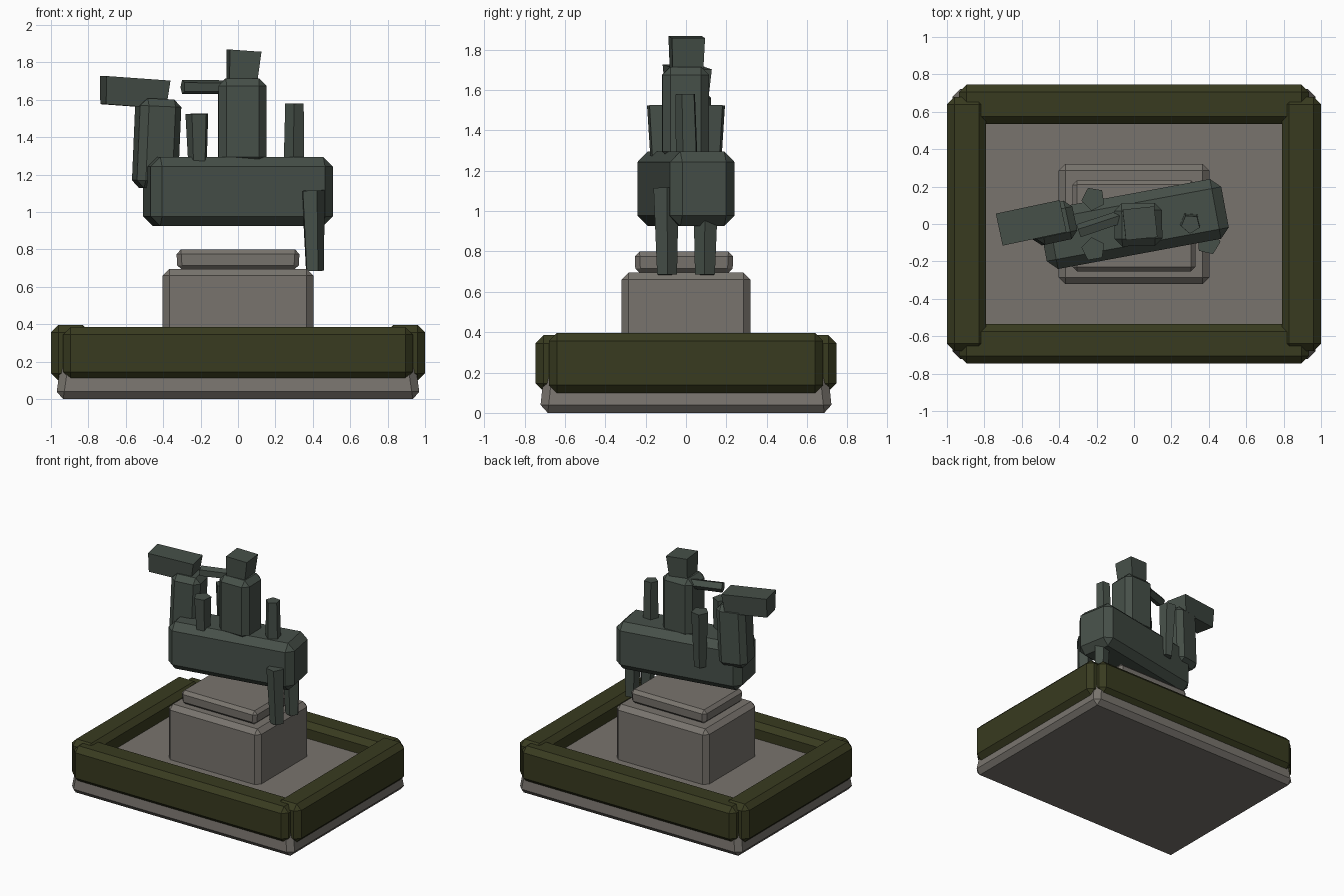
import bpy, bmesh
from math import radians
from mathutils import Matrix, Vector, Euler

if "Cube" in bpy.data.objects:
    bpy.data.objects.remove(bpy.data.objects["Cube"])


def material(name, rgb):
    m = bpy.data.materials.new(name)
    m.diffuse_color = (*rgb, 1)
    m.use_nodes = True
    m.node_tree.nodes["Principled BSDF"].inputs["Base Color"].default_value = m.diffuse_color
    return m


STONE = material("stone", (0.19, 0.175, 0.155))
HEDGE = material("hedge", (0.04, 0.043, 0.014))
BRONZE = material("bronze", (0.062, 0.08, 0.066))


def finish(name, bm, mat, loc, rot):
    bmesh.ops.recalc_face_normals(bm, faces=bm.faces)
    me = bpy.data.meshes.new(name)
    bm.to_mesh(me)
    bm.free()
    me.materials.append(mat)
    ob = bpy.data.objects.new(name, me)
    ob.location = loc
    ob.rotation_euler = Euler([radians(a) for a in rot])
    bpy.context.collection.objects.link(ob)
    return ob


def box(name, size, loc, mat, bevel=0.0, rot=(0, 0, 0), top=(1, 1), bottom=(1, 1)):
    """Chamfered box whose top and bottom can be scaled in x, y."""
    bm = bmesh.new()
    bmesh.ops.create_cube(bm, size=1)
    for v in bm.verts:
        s = top if v.co.z > 0 else bottom
        v.co = Vector((v.co.x * size[0] * s[0], v.co.y * size[1] * s[1], v.co.z * size[2]))
    if bevel:
        bmesh.ops.bevel(bm, geom=bm.edges[:], offset=bevel, segments=1,
                        profile=0.5, affect='EDGES')
    return finish(name, bm, mat, loc, rot)


def limb(name, a, b, r1, r2, mat, spin=0):
    """Five-sided tapered limb from point a to point b."""
    a, b = Vector(a), Vector(b)
    bm = bmesh.new()
    bmesh.ops.create_cone(bm, cap_ends=True, segments=5, radius1=r1, radius2=r2,
                          depth=(b - a).length, matrix=Matrix.Rotation(radians(spin), 4, 'Z'))
    q = (b - a).to_track_quat('Z', 'Y').to_matrix().to_4x4()
    bm.transform(q)
    return finish(name, bm, mat, (a + b) / 2, (0, 0, 0))


# Ground slab
box("ground_slab", (1.95, 1.45, 0.27), (0, 0, 0.135), STONE, 0.04, top=(0.96, 0.96))

# Hedge border
for s, side in ((-1, "left"), (1, "right")):
    box("hedge_" + side, (0.21, 1.36, 0.30), (s * 0.895, 0, 0.247), HEDGE, 0.04)
for s, side in ((-1, "front"), (1, "back")):
    box("hedge_" + side, (1.87, 0.21, 0.28), (0, s * 0.64, 0.245), HEDGE, 0.04)

# Pedestal and its cap
box("pedestal", (0.805, 0.64, 0.46), (0, 0, 0.465), STONE, 0.035)
box("pedestal_cap", (0.66, 0.49, 0.11), (0, -0.01, 0.745), STONE, 0.025,
    top=(1.0, 1.0), bottom=(0.98, 0.98))

# Horse body, neck and head
box("horse_body", (0.99, 0.325, 0.37), (0, 0, 1.11), BRONZE, 0.052, (0, 0, 10.5))
box("horse_neck", (0.225, 0.21, 0.48), (-0.435, 0.005, 1.365), BRONZE, 0.04, (0, 2.5, 12))
box("horse_head", (0.35, 0.175, 0.15), (-0.555, 0.005, 1.64), BRONZE, 0.0, (0, 4, 12),
    bottom=(0.94, 0.85))

# Horse legs and tail
for s, side in ((-1, "front"), (1, "back")):
    limb("raised_leg_" + side, (-0.212, s * 0.125, 1.09), (-0.217, s * 0.135, 1.525),
         0.045, 0.065, BRONZE, 36 * s)
    limb("rear_leg_" + side, (0.408, s * 0.095, 0.685), (0.397, s * 0.1, 1.115),
         0.052, 0.066, BRONZE, 20 * s)
limb("tail", (0.30, 0.01, 1.15), (0.303, 0.0, 1.58), 0.06, 0.052, BRONZE, 15)

# Rider
box("rider_torso", (0.255, 0.23, 0.46), (0.023, -0.003, 1.485), BRONZE, 0.04, (0, 0, 1))
box("rider_head", (0.17, 0.165, 0.16), (0.027, 0.003, 1.783), BRONZE, 0.0, (0, 4, 6),
    bottom=(0.88, 0.92))
limb("rider_arm", (-0.04, 0.045, 1.668), (-0.295, -0.04, 1.668), 0.038, 0.04, BRONZE, 18)
